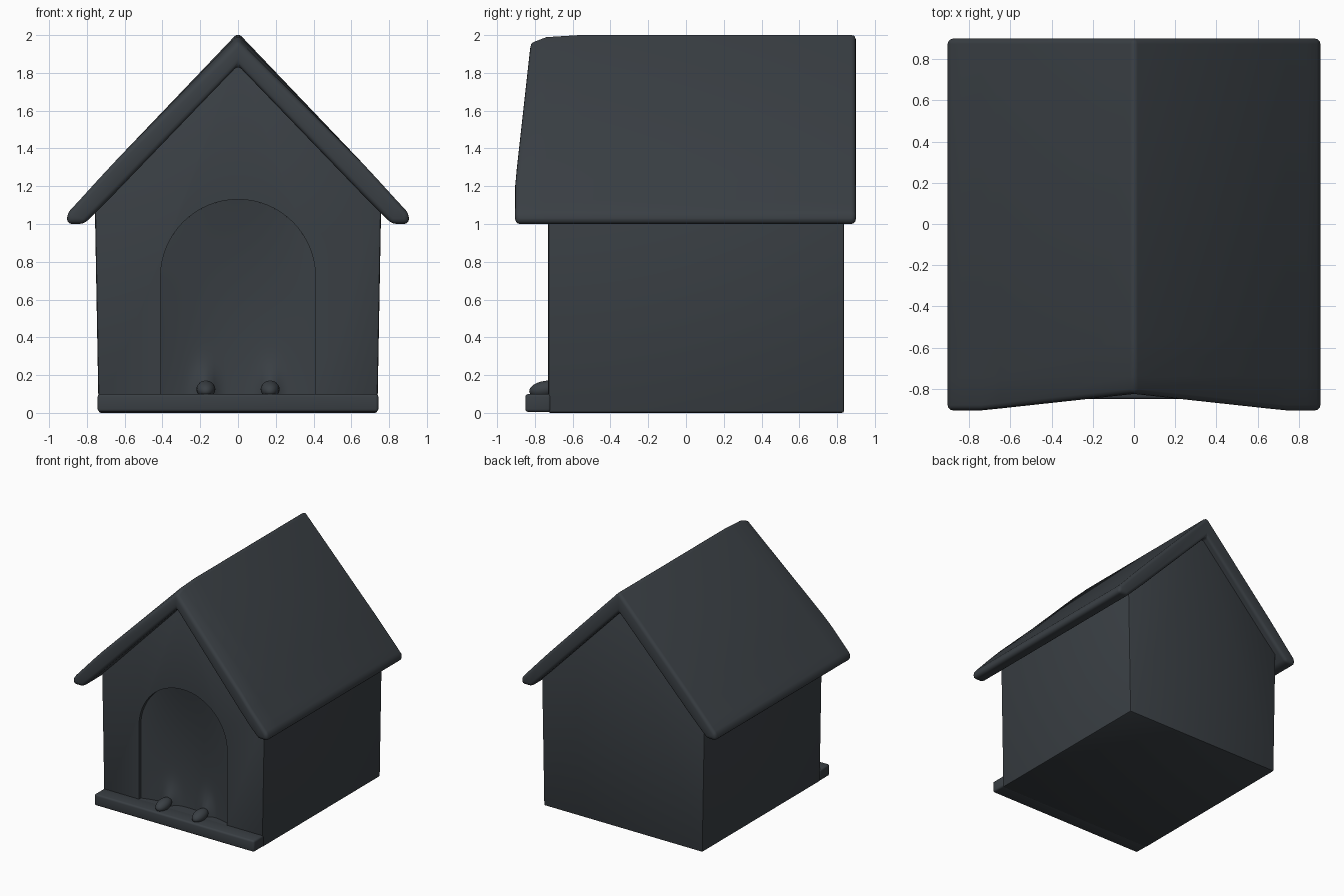
import bpy, bmesh, math

if "Cube" in bpy.data.objects:
    bpy.data.objects.remove(bpy.data.objects["Cube"])

slate = bpy.data.materials.new("dark slate")
slate.use_nodes = True
COLOUR = (0.042, 0.05, 0.058, 1)
slate.diffuse_color = COLOUR
slate.node_tree.nodes["Principled BSDF"].inputs["Base Color"].default_value = COLOUR


def make(name, bm, bevel=0.0, segments=3, cutter=None):
    """Turn a bmesh into a slate object, optionally cut and bevelled."""
    bmesh.ops.recalc_face_normals(bm, faces=bm.faces)
    mesh = bpy.data.meshes.new(name)
    bm.to_mesh(mesh)
    bm.free()
    mesh.materials.append(slate)
    obj = bpy.data.objects.new(name, mesh)
    bpy.context.collection.objects.link(obj)
    bpy.ops.object.select_all(action='DESELECT')
    bpy.context.view_layer.objects.active = obj
    obj.select_set(True)
    if bevel:
        mod = obj.modifiers.new("soft edges", 'BEVEL')
        mod.width, mod.segments = bevel, segments
        mod.limit_method, mod.angle_limit = 'ANGLE', math.radians(35)
        bpy.ops.object.modifier_apply(modifier=mod.name)
    if cutter:
        mod = obj.modifiers.new("doorway", 'BOOLEAN')
        mod.operation, mod.solver, mod.object = 'DIFFERENCE', 'EXACT', cutter
        bpy.ops.object.modifier_apply(modifier=mod.name)
    bpy.ops.object.shade_smooth_by_angle(angle=math.radians(35))
    return obj


def prism(points, y0, y1):
    """Extrude an x-z profile along y."""
    bm = bmesh.new()
    face = bm.faces.new([bm.verts.new((x, y0, z)) for x, z in points])
    new = bmesh.ops.extrude_face_region(bm, geom=[face])["geom"]
    bmesh.ops.translate(bm, vec=(0, y1 - y0, 0),
                        verts=[v for v in new if isinstance(v, bmesh.types.BMVert)])
    return bm


# Doorway outline: straight sides under a round arch
FLOOR, SPRING, HALF = 0.1, 0.72, 0.41
arch = [(HALF * math.cos(math.pi * i / 32), SPRING + HALF * math.sin(math.pi * i / 32))
        for i in range(33)]
doorway = [(HALF, FLOOR)] + arch + [(-HALF, FLOOR)]

# Gabled body with the doorway recessed into its front
cutter = make("doorway_cutter", prism(doorway, -0.9, -0.58))
cutter.hide_render = True
gable = [(-0.738, 0), (0.738, 0), (0.758, 1.1), (0, 1.9), (-0.758, 1.1)]
make("house_body", prism(gable, -0.73, 0.837), bevel=0.012, segments=2, cutter=cutter)
bpy.data.objects.remove(cutter)

# Front step
step = [(-0.743, 0.005), (0.743, 0.005), (0.743, FLOOR), (-0.743, FLOOR)]
make("front_step", prism(step, -0.85, -0.715), bevel=0.015)


# Door panel: shallow hollow, deepest low in the middle, with two soft leg folds
def panel_y(x, z):
    across = max(0, 1 - (x / HALF) ** 2)
    up = max(0, 1 - ((z - 0.4) / 0.75) ** 2)
    y = -0.705 + 0.075 * across * up
    for side in (-1, 1):
        y -= 0.06 * math.exp(-((x - side * 0.17) / 0.05) ** 2 - ((z - 0.1) / 0.13) ** 2)
    return y


bm = bmesh.new()
COLS, ROWS = 40, 40
rows = []
for j in range(ROWS + 1):
    row = []
    for i in range(COLS + 1):
        x = -HALF * math.cos(math.pi * i / COLS)
        top = SPRING + math.sqrt(max(0, HALF ** 2 - x ** 2))
        z = FLOOR + (top - FLOOR) * j / ROWS
        row.append(bm.verts.new((x, panel_y(x, z), z)))
    rows.append(row)
for a, b in zip(rows, rows[1:]):
    for i in range(COLS):
        bm.faces.new((a[i], a[i + 1], b[i + 1], b[i]))
make("door_panel", bm)

# Paw-like bumps at the foot of the panel
for name, side in (("left_foot", 1), ("right_foot", -1)):
    bm = bmesh.new()
    bmesh.ops.create_uvsphere(bm, u_segments=20, v_segments=12, radius=1)
    for v in bm.verts:
        x, y, z = v.co
        v.co = (side * 0.17 + 0.05 * x, -0.745 + 0.085 * y, 0.125 + z * 0.045 + 0.01 * y)
    make(name, bm)

# Roof: pairs of outer and inner points from eave to ridge
half = [((0.905, 1.055), (0.905, 1.0)), ((0.84, 1.125), (0.815, 1.0)),
        ((0.74, 1.235), (0.75, 1.065)), ((0.65, 1.332), (0.65, 1.165))]
ridge = ((0, 2.013), (0, 1.84))
pairs = [tuple((-x, z) for x, z in p) for p in half] + [ridge] + half[::-1]


def front_y(z):
    return -0.905 + 0.08 * min(1, max(0, (z - 1.25) / 0.7))


bm = bmesh.new()
sections = []
for y, drop in ((None, 0.045), (-0.74, 0.012), (-0.55, 0), (0.9, 0)):
    section = []
    for outer, inner in pairs:
        fy = front_y(outer[1]) if y is None else y
        dz = drop if outer[0] == 0 else 0
        section.append((bm.verts.new((outer[0], fy, outer[1] - dz)),
                        bm.verts.new((inner[0], fy, inner[1]))))
    sections.append(section)
for a, b in zip(sections, sections[1:]):
    for i in range(len(pairs) - 1):
        for k in (0, 1):
            bm.faces.new((a[i][k], a[i + 1][k], b[i + 1][k], b[i][k]))
    for e in (0, -1):
        bm.faces.new((a[e][0], a[e][1], b[e][1], b[e][0]))
for s in (sections[0], sections[-1]):
    for i in range(len(pairs) - 1):
        bm.faces.new((s[i][0], s[i + 1][0], s[i + 1][1], s[i][1]))
make("roof", bm, bevel=0.026)
